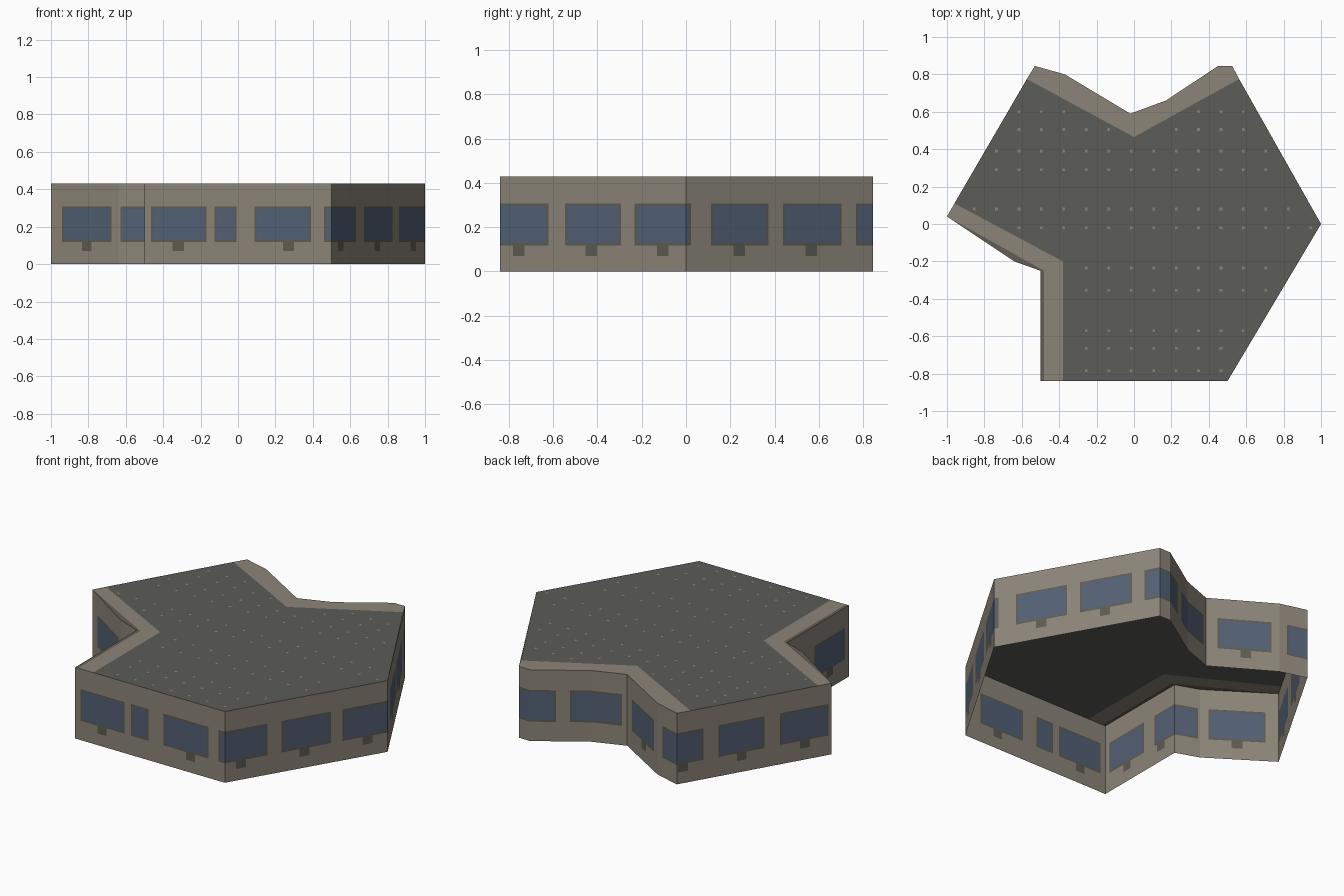
import bpy, bmesh
from mathutils import Vector

if "Cube" in bpy.data.objects:
    bpy.data.objects.remove(bpy.data.objects["Cube"])

H = 0.43

def material(name, col):
    m = bpy.data.materials.new(name)
    m.diffuse_color = (*col, 1)
    m.use_nodes = True
    m.node_tree.nodes["Principled BSDF"].inputs["Base Color"].default_value = m.diffuse_color
    return m

BEIGE = material("beige_plaster", (0.262, 0.231, 0.187))
GLASS = material("blue_glass", (0.086, 0.117, 0.175))
FRAME = material("dark_frame", (0.112, 0.104, 0.086))
ROOF = material("grey_roof", (0.106, 0.106, 0.095))
TRIM = material("brown_edge", (0.125, 0.108, 0.09))

def make(name, bm, mats):
    me = bpy.data.meshes.new(name)
    bm.to_mesh(me)
    bm.free()
    for m in mats:
        me.materials.append(m)
    ob = bpy.data.objects.new(name, me)
    bpy.context.collection.objects.link(ob)
    return ob

def wall(name, p, q, windows, vents=()):
    """Sheet from p to q; windows are spans of 0..1 along it, vents are centres."""
    p, q = Vector(p), Vector(q)
    L = (q - p).length
    f = 0.011
    wins = [(a * L, b * L) for a, b in windows]
    vs = [(v * L - 0.03, v * L + 0.03) for v in vents]
    us = {0.0, L}
    for a, b in wins:
        us |= {a - f, a, b, b + f}
    for a, b in vs:
        us |= {a, b}
    us = sorted({round(min(max(u, 0), L), 5) for u in us})
    zs = [0, 0.07, 0.117, 0.128, 0.297, 0.308, H]
    bm = bmesh.new()
    grid = [[bm.verts.new((*p.lerp(q, u / L), z)) for z in zs] for u in us]
    for i in range(len(us) - 1):
        for j in range(len(zs) - 1):
            face = bm.faces.new((grid[i][j], grid[i + 1][j], grid[i + 1][j + 1], grid[i][j + 1]))
            u, z = (us[i] + us[i + 1]) / 2, (zs[j] + zs[j + 1]) / 2
            if 0.128 < z < 0.297 and any(a < u < b for a, b in wins):
                face.material_index = 1
            elif 0.117 < z < 0.308 and any(a - f < u < b + f for a, b in wins):
                face.material_index = 2
            elif 0.07 < z < 0.117 and any(a < u < b for a, b in vs):
                face.material_index = 2
    make(name, bm, (BEIGE, GLASS, FRAME))

# Outline corners, counter-clockwise from the right tip
E, NE, NE2 = (1, 0), (0.525, 0.845), (0.45, 0.845)
N1, N2, N3 = (0.17, 0.66), (-0.02, 0.59), (-0.37, 0.80)
NW, W = (-0.53, 0.845), (-1, 0.04)
S1, S2 = (-0.64, -0.20), (-0.5, -0.25)
SW, SE = (-0.5, -0.84), (0.5, -0.84)

# Outer walls
wall("front_wall", SW, SE, [(0.045, 0.32), (0.385, 0.48), (0.6, 0.88), (0.97, 1)], [0.18, 0.77])
wall("front_right_wall", SE, E, [(0, 0.25), (0.36, 0.64), (0.735, 1)], [0.1, 0.49, 0.875])
wall("back_right_wall", E, NE, [(0, 0.015), (0.145, 0.43), (0.53, 0.82), (0.92, 1)], [0.285, 0.67])
wall("back_left_wall", NW, W, [(0, 0.16), (0.28, 0.555), (0.68, 0.97)], [0.04, 0.42, 0.83])

# Back notch walls
wall("back_tip_wall", NE, NE2, [(0, 1)])
wall("back_notch_right", NE2, N1, [(0, 0.39), (0.68, 1)])
wall("back_notch_right_inner", N1, N2, [(0, 0.8)])
wall("back_notch_left_inner", N2, N3, [(0.18, 0.86)], [0.54])
wall("back_notch_left", N3, NW, [(0.33, 1)])

# Side notch walls
wall("side_notch_back", W, S1, [(0.19, 0.87)], [0.53])
wall("side_notch_corner", S1, S2, [(0.15, 1)])
wall("side_notch_side", S2, SW, [(0, 0.27), (0.46, 0.92)], [0.2, 0.69])

# Flat roof with pale bands along both notches and a thin darker rim
A, B, C = (0.562, 0.775), (0, 0.465), (-0.573, 0.775)
D, F, G = (-0.96, 0.11), (-0.38, -0.20), (-0.38, -0.84)
R1, R2 = (-0.48, -0.25), (-0.48, -0.84)
main = [E, A, B, C, D, F, G, SE]

def flat(name, polys, mat, z=H):
    bm = bmesh.new()
    for poly in polys:
        bm.faces.new([bm.verts.new((x, y, z)) for x, y in poly])
    make(name, bm, [mat])

flat("roof", [main], ROOF)
flat("back_roof_band", [[A, NE, NE2, N1, N2, B], [B, N2, N3, NW, C]], BEIGE)
flat("side_roof_band", [[D, W, R1, F], [F, R1, R2, G]], BEIGE)
flat("side_roof_rim", [[W, S1, S2, R1], [R1, S2, SW, R2]], TRIM)

# Small roof marks on a grid, kept inside the roof outline
def inside(x, y, poly):
    odd = False
    for (x1, y1), (x2, y2) in zip(poly, poly[1:] + poly[:1]):
        if (y1 > y) != (y2 > y) and x < (x2 - x1) * (y - y1) / (y2 - y1) + x1:
            odd = not odd
    return odd

marks = []
r = 0.007
for y in (0.6, 0.505, 0.39, 0.29, 0.08, -0.02, -0.235, -0.355, -0.57, -0.665, -0.785):
    for k in range(-8, 9):
        x = -0.015 + 0.12 * k
        if all(inside(x + d, y, main) for d in (-0.04, 0.04)):
            marks.append([(x - r, y - r), (x + r, y - r), (x + r, y + r), (x - r, y + r)])
flat("roof_marks", marks, BEIGE, H + 0.001)
